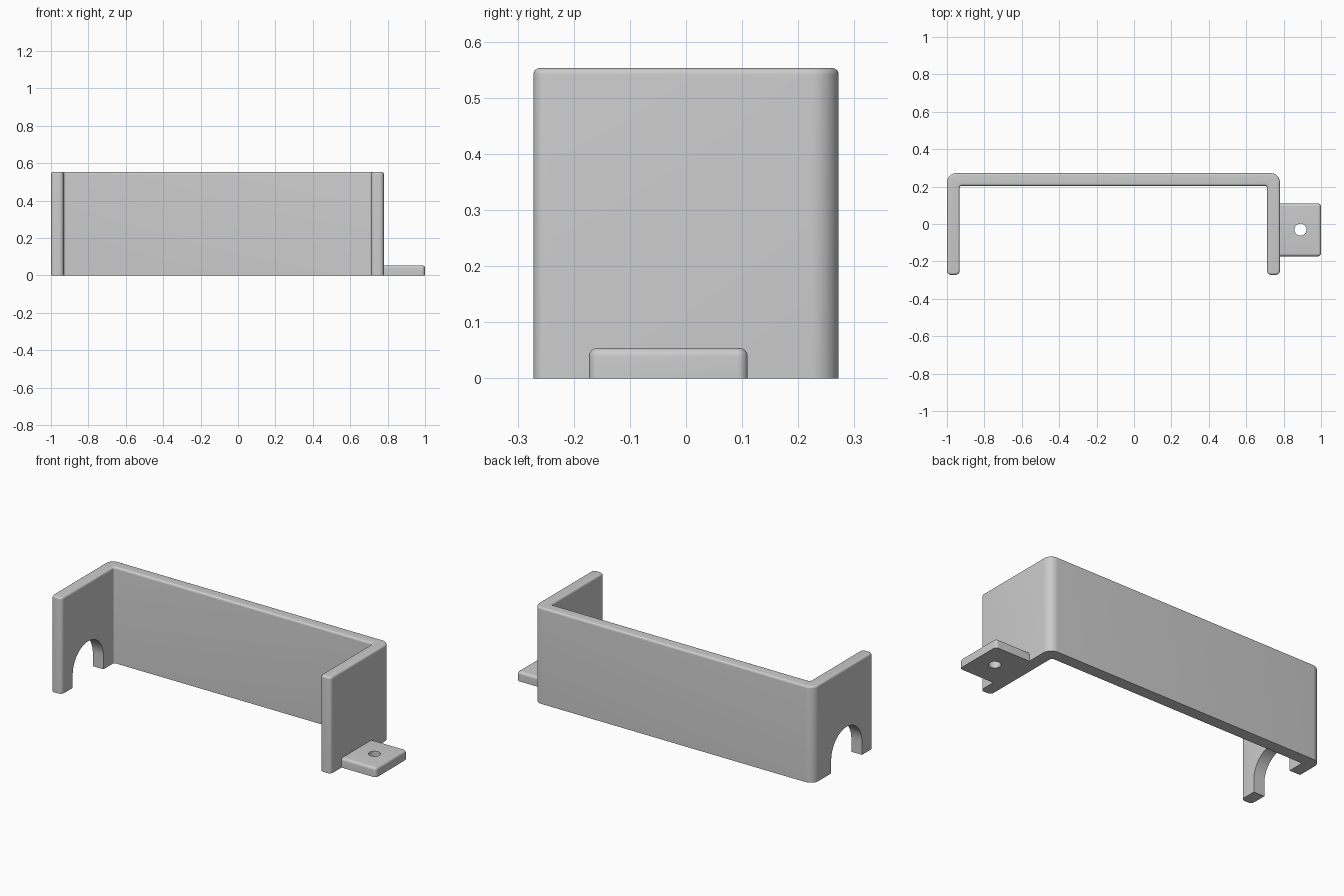
import bpy, bmesh, math
from mathutils import Matrix

cube = bpy.data.objects.get("Cube")
if cube:
    bpy.data.objects.remove(cube, do_unlink=True)

grey = bpy.data.materials.new("plain grey")
grey.use_nodes = True
colour = (0.6, 0.6, 0.6, 1)
grey.diffuse_color = colour
grey.node_tree.nodes["Principled BSDF"].inputs["Base Color"].default_value = colour


def extruded(name, outline, height):
    """Upright prism from a plan outline, returned as an object and its bmesh."""
    bm = bmesh.new()
    base = bm.faces.new([bm.verts.new((x, y, 0)) for x, y in outline])
    top = bmesh.ops.extrude_face_region(bm, geom=[base], use_keep_orig=True)["geom"]
    for v in top:
        if isinstance(v, bmesh.types.BMVert):
            v.co.z = height
    bmesh.ops.recalc_face_normals(bm, faces=bm.faces)
    obj = bpy.data.objects.new(name, bpy.data.meshes.new(name))
    bpy.context.collection.objects.link(obj)
    obj.data.materials.append(grey)
    return obj, bm


def round_edges(bm, radius, rule, segments=6):
    edges = [e for e in bm.edges if rule(e)]
    bmesh.ops.bevel(bm, geom=edges, offset=radius, segments=segments,
                    profile=0.5, affect='EDGES', clamp_overlap=True)


def upright(e):
    a, b = (v.co for v in e.verts)
    return abs(a.z - b.z) > 0.01 and (a.xy - b.xy).length < 1e-4


def top_rim(height):
    def rule(e):
        level = all(abs(v.co.z - height) < 1e-4 for v in e.verts)
        return level and any(f.normal.z < 0.5 for f in e.link_faces)
    return rule


def finish(obj, bm):
    bm.to_mesh(obj.data)
    bm.free()


def cut(obj, cutter):
    cutter.hide_render = True
    mod = obj.modifiers.new("opening", 'BOOLEAN')
    mod.operation = 'DIFFERENCE'
    mod.solver = 'EXACT'
    mod.object = cutter
    bpy.ops.object.select_all(action='DESELECT')
    bpy.context.view_layer.objects.active = obj
    obj.select_set(True)
    bpy.ops.object.modifier_apply(modifier=mod.name)
    bpy.data.objects.remove(cutter, do_unlink=True)


def smooth(obj):
    bpy.ops.object.select_all(action='DESELECT')
    bpy.context.view_layer.objects.active = obj
    obj.select_set(True)
    bpy.ops.object.shade_smooth_by_angle(angle=math.radians(35))


# U-shaped wall: two side walls joined by the back
LEFT, RIGHT, DEPTH, T, H = 0.78, -1.0, 0.272, 0.068, 0.553
plan = [(RIGHT, -DEPTH), (RIGHT + T, -DEPTH), (RIGHT + T, DEPTH - T), (LEFT - T, DEPTH - T),
        (LEFT - T, -DEPTH), (LEFT, -DEPTH), (LEFT, DEPTH), (RIGHT, DEPTH)]
wall, bm = extruded("bracket_wall", plan, H)
at_y = lambda y: (lambda e: upright(e) and abs(e.verts[0].co.y - y) < 1e-4)
round_edges(bm, 0.05, at_y(DEPTH), 10)
round_edges(bm, 0.012, at_y(DEPTH - T))
round_edges(bm, 0.022, at_y(-DEPTH))
bm.normal_update()
round_edges(bm, 0.02, top_rim(H))
finish(wall, bm)

# Arched opening through the right side wall
MID, R, SPRING = -0.032, 0.14, 0.075
arc = [(MID + R * math.cos(math.pi * i / 32), SPRING + R * math.sin(math.pi * i / 32))
       for i in range(33)]
arch, bm = extruded("arch_cutter", [(MID + R, -0.1)] + arc + [(MID - R, -0.1)], 0.3)
# Turn the plan upright: outline y, z and extrusion along x
bmesh.ops.transform(bm, verts=bm.verts,
                    matrix=Matrix(((0, 0, 1, RIGHT - 0.1), (1, 0, 0, 0), (0, 1, 0, 0), (0, 0, 0, 1))))
finish(arch, bm)
cut(wall, arch)
smooth(wall)

# Mounting tab with rounded outer corners and a screw hole
y0, y1, TAB = -0.173, 0.11, 0.054
tab, bm = extruded("mounting_tab", [(LEFT - 0.01, y0), (1, y0), (1, y1), (LEFT - 0.01, y1)], TAB)
round_edges(bm, 0.018, lambda e: upright(e) and e.verts[0].co.x > 0.9)
bm.normal_update()
rim = top_rim(TAB)
round_edges(bm, 0.015, lambda e: rim(e) and max(v.co.x for v in e.verts) > LEFT)
finish(tab, bm)
ring = [(0.89 + 0.032 * math.cos(math.tau * i / 32), -0.03 + 0.032 * math.sin(math.tau * i / 32))
        for i in range(32)]
hole, bm = extruded("hole_cutter", ring, 0.3)
bmesh.ops.translate(bm, verts=bm.verts, vec=(0, 0, -0.1))
finish(hole, bm)
cut(tab, hole)
smooth(tab)
